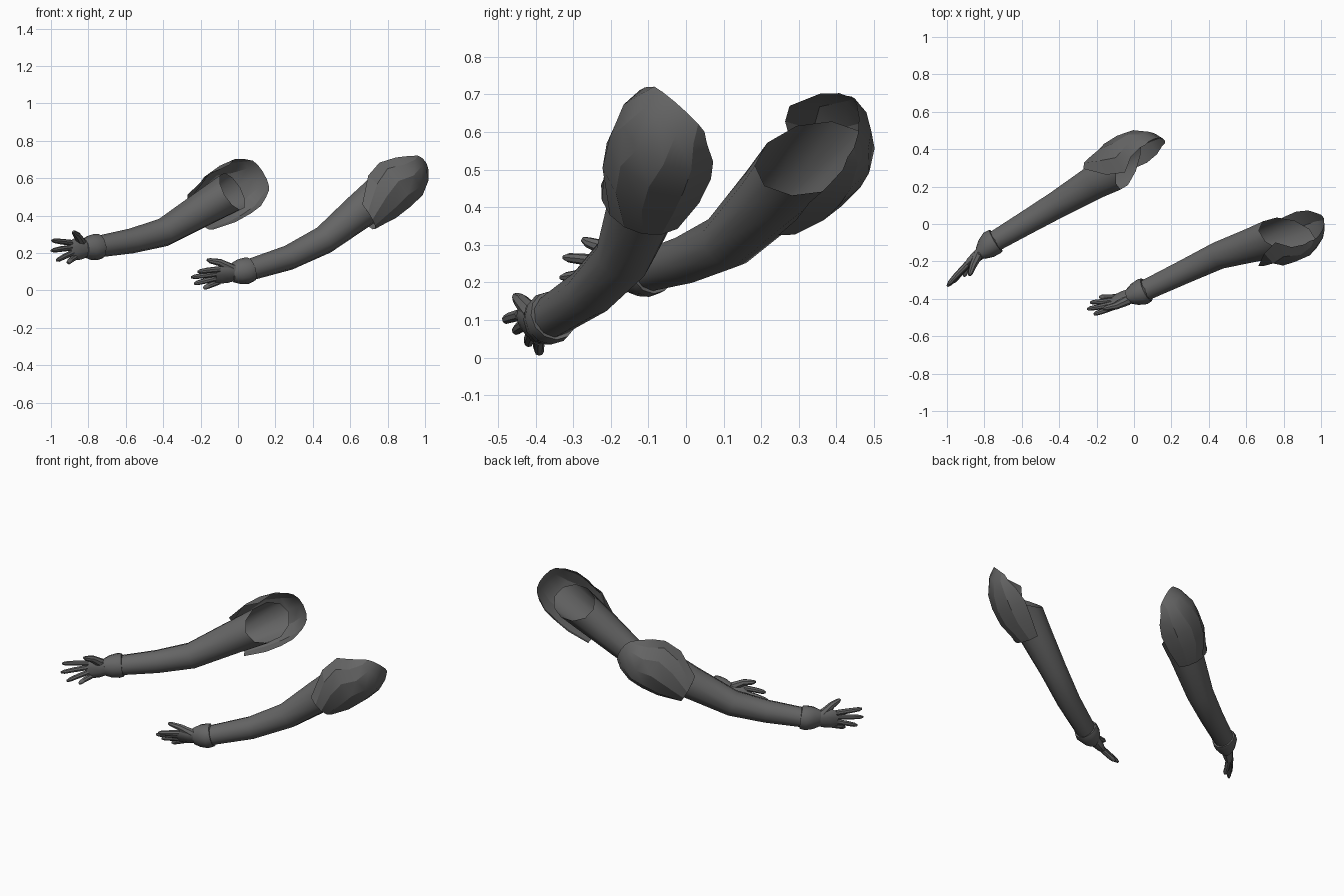
import bpy, bmesh, math
from mathutils import Vector as V

if "Cube" in bpy.data.objects:
    bpy.data.objects.remove(bpy.data.objects["Cube"])

grey = bpy.data.materials.new("dark_grey")
grey.diffuse_color = (0.13, 0.13, 0.13, 1)
grey.use_nodes = True
grey.node_tree.nodes["Principled BSDF"].inputs["Base Color"].default_value = grey.diffuse_color


def finish(name, bm, angle=40):
    bmesh.ops.recalc_face_normals(bm, faces=bm.faces)
    me = bpy.data.meshes.new(name)
    bm.to_mesh(me)
    bm.free()
    me.materials.append(grey)
    ob = bpy.data.objects.new(name, me)
    bpy.context.collection.objects.link(ob)
    bpy.ops.object.select_all(action='DESELECT')
    ob.select_set(True)
    bpy.context.view_layer.objects.active = ob
    bpy.ops.object.shade_smooth_by_angle(angle=math.radians(angle))
    return ob


def loft(name, centers, radii, side, n=8, caps=(True, True), slant=None):
    """Skin elliptical rings along a path; radii are (along side, across side).
    slant tilts the last ring so it reaches further on that side."""
    bm = bmesh.new()
    c = [V(p) for p in centers]
    rings = []
    for i, p in enumerate(c):
        d = (c[min(i + 1, len(c) - 1)] - c[max(i - 1, 0)]).normalized()
        u = (V(side) - d * d.dot(V(side))).normalized()
        w = d.cross(u)
        a, b = radii[i] if isinstance(radii[i], tuple) else (radii[i], radii[i])
        rings.append([bm.verts.new(p + u * a * math.cos(math.tau * k / n)
                                   + w * b * math.sin(math.tau * k / n)) for k in range(n)])
    if slant:
        o = (V(slant) - d * d.dot(V(slant))).normalized()
        for vert in rings[-1]:
            vert.co += d * (vert.co - c[-1]).dot(o)
    for r, s in zip(rings, rings[1:]):
        for k in range(n):
            bm.faces.new((r[k], r[(k + 1) % n], s[(k + 1) % n], s[k]))
    if caps[0]:
        bm.faces.new(rings[0])
    if caps[1]:
        bm.faces.new(rings[-1])
    return finish(name, bm)


def shoulder_shell(name, center, axis, outward):
    """Open, ragged shell around the outer side of the arm, domed at the shoulder."""
    d = V(axis).normalized()
    o = (V(outward) - d * d.dot(V(outward))).normalized()
    v = d.cross(o)
    if v.z < 0:
        v = -v
    # along the arm, forward bulge, radius, outward depth, lowest and highest angle
    rows = [(-0.21, 0.0, 0.125, 1.0, -85, 58), (-0.08, 0.0, 0.15, 1.0, -92, 105),
            (0.02, 0.0, 0.153, 0.97, -97, 122), (0.10, 0.01, 0.145, 0.9, -94, 102),
            (0.16, 0.03, 0.118, 0.66, -85, 92), (0.185, 0.045, 0.098, 0.2, -78, 90)]
    bm = bmesh.new()
    grid = []
    m = 7
    for t, bulge, r, depth, lo, hi in rows:
        row = []
        for k in range(m):
            a = math.radians(lo + (hi - lo) * k / (m - 1))
            row.append(bm.verts.new(V(center) + d * (t + bulge * math.cos(a))
                                    + o * r * depth * math.cos(a) + v * r * math.sin(a)))
        grid.append(row)
    for r, s in zip(grid, grid[1:]):
        for k in range(m - 1):
            bm.faces.new((r[k], r[k + 1], s[k + 1], s[k]))
    return finish(name, bm, 25)


def build_arm(label, arm, outward, knuckle, spread, tips, thumb):
    pts = [V(p) for p in arm]
    # sleeve, cut off at a slant and open at the shoulder
    loft(label + "_sleeve", pts, [0.058, 0.067, 0.077, 0.096, 0.112],
         (0, 0, 1), 10, (True, False), outward)
    shoulder_shell(label + "_shoulder_shell", pts[-1], pts[-1] - pts[-2], outward)

    # glove cuff, with a raised rim over the sleeve
    wrist, k = pts[0], V(knuckle)
    d = (k - wrist).normalized()
    sleeve_dir = (pts[1] - wrist).normalized()
    loft(label + "_cuff",
         [wrist + sleeve_dir * 0.008, wrist + sleeve_dir * 0.008, wrist - sleeve_dir * 0.018,
          wrist + d * 0.06, wrist + d * 0.10],
         [0.055, 0.067, 0.071, (0.066, 0.060), (0.050, 0.038)], (0, 0, 1), 12)

    # palm
    s = V(spread).normalized()
    loft(label + "_palm",
         [wrist + d * 0.07, wrist.lerp(k, 0.68), k - d * 0.02, k + d * 0.012],
         [(0.046, 0.036), (0.058, 0.031), (0.058, 0.024), (0.046, 0.014)], s, 10)

    # four fingers, index first
    for i, tip in enumerate(tips):
        base = k + s * (0.040 - 0.027 * i) - d * 0.012
        tip = V(tip)
        mid = base.lerp(tip, 0.5) + (base - wrist).normalized() * 0.008
        loft(f"{label}_finger_{i + 1}",
             [base, mid, base.lerp(tip, 0.88), tip],
             [0.0165, 0.0150, 0.0125, 0.006], s, 8)

    # thumb
    base = wrist.lerp(k, 0.55) + s * 0.028
    tip = V(thumb)
    loft(label + "_thumb",
         [base, base.lerp(tip, 0.5) + s * 0.012, base.lerp(tip, 0.88), tip],
         [0.027, 0.020, 0.014, 0.007], s, 8)


# rear arm
build_arm("rear_arm",
          [(-0.745, -0.093, 0.235), (-0.57, 0.01, 0.265), (-0.40, 0.11, 0.31),
           (-0.20, 0.23, 0.43), (-0.03, 0.335, 0.53)],
          (-0.40, 0.886, -0.24), (-0.89, -0.215, 0.217), (-0.3, -0.2, 0.9),
          [(-0.995, -0.325, 0.267), (-0.998, -0.333, 0.213),
           (-0.97, -0.315, 0.16), (-0.91, -0.28, 0.147)],
          (-0.88, -0.275, 0.315))

# front arm
build_arm("front_arm",
          [(0.06, -0.355, 0.11), (0.27, -0.255, 0.175), (0.46, -0.165, 0.27),
           (0.64, -0.11, 0.415), (0.82, -0.06, 0.55)],
          (0.57, -0.65, -0.50), (-0.11, -0.42, 0.08), (0, -0.6, 0.8),
          [(-0.215, -0.483, 0.10), (-0.25, -0.455, 0.07),
           (-0.235, -0.42, 0.036), (-0.185, -0.39, 0.012)],
          (-0.165, -0.455, 0.165))
